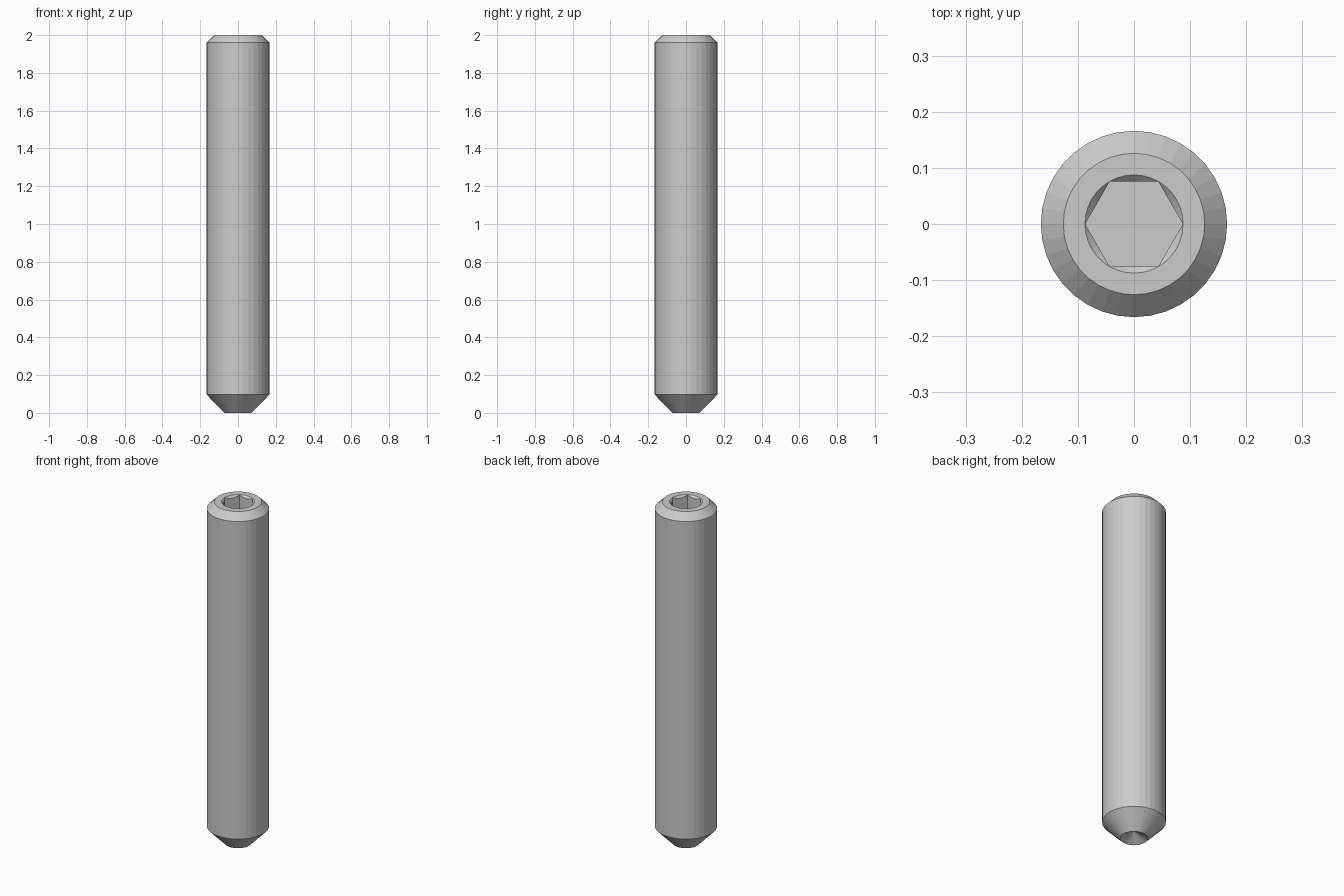
import bpy, bmesh, math

if "Cube" in bpy.data.objects:
    bpy.data.objects.remove(bpy.data.objects["Cube"])

SEGMENTS = 36


def lathe(name, profile, sides):
    """Closed solid of revolution about z; profile points are (radius, height), bottom to top."""
    bm = bmesh.new()
    verts = [bm.verts.new((r, 0, z)) for r, z in profile]
    edges = [bm.edges.new(pair) for pair in zip(verts, verts[1:])]
    bmesh.ops.spin(bm, geom=verts + edges, cent=(0, 0, 0), axis=(0, 0, 1),
                   angle=2 * math.pi, steps=sides, use_merge=False)
    bmesh.ops.remove_doubles(bm, verts=bm.verts, dist=1e-5)
    bmesh.ops.recalc_face_normals(bm, faces=bm.faces)
    mesh = bpy.data.meshes.new(name)
    bm.to_mesh(mesh)
    bm.free()
    obj = bpy.data.objects.new(name, mesh)
    bpy.context.collection.objects.link(obj)
    return obj


def cut(target, cutter):
    """Subtract the cutter, bake the result and remove the cutter."""
    mod = target.modifiers.new("cut", 'BOOLEAN')
    mod.operation = 'DIFFERENCE'
    mod.solver = 'EXACT'
    mod.object = cutter
    cutter.hide_render = True
    bpy.context.view_layer.objects.active = target
    bpy.ops.object.modifier_apply(modifier=mod.name)
    bpy.data.objects.remove(cutter)


# Shank with hollow cup point, tapered tip and chamfered top
screw = lathe("set_screw", [(0, 0.042), (0.072, 0), (0.166, 0.097),
                            (0.166, 1.96), (0.126, 2), (0, 2)], SEGMENTS)

# Hexagonal key socket, corners on the x axis
cut(screw, lathe("socket_cutter", [(0, 1.81), (0.087, 1.81),
                                   (0.087, 2.1), (0, 2.1)], 6))

# Conical lead-in around the socket mouth
cut(screw, lathe("countersink_cutter", [(0, 1.9475), (0.035, 1.9475),
                                        (0.1075, 2.02), (0, 2.02)], SEGMENTS))
